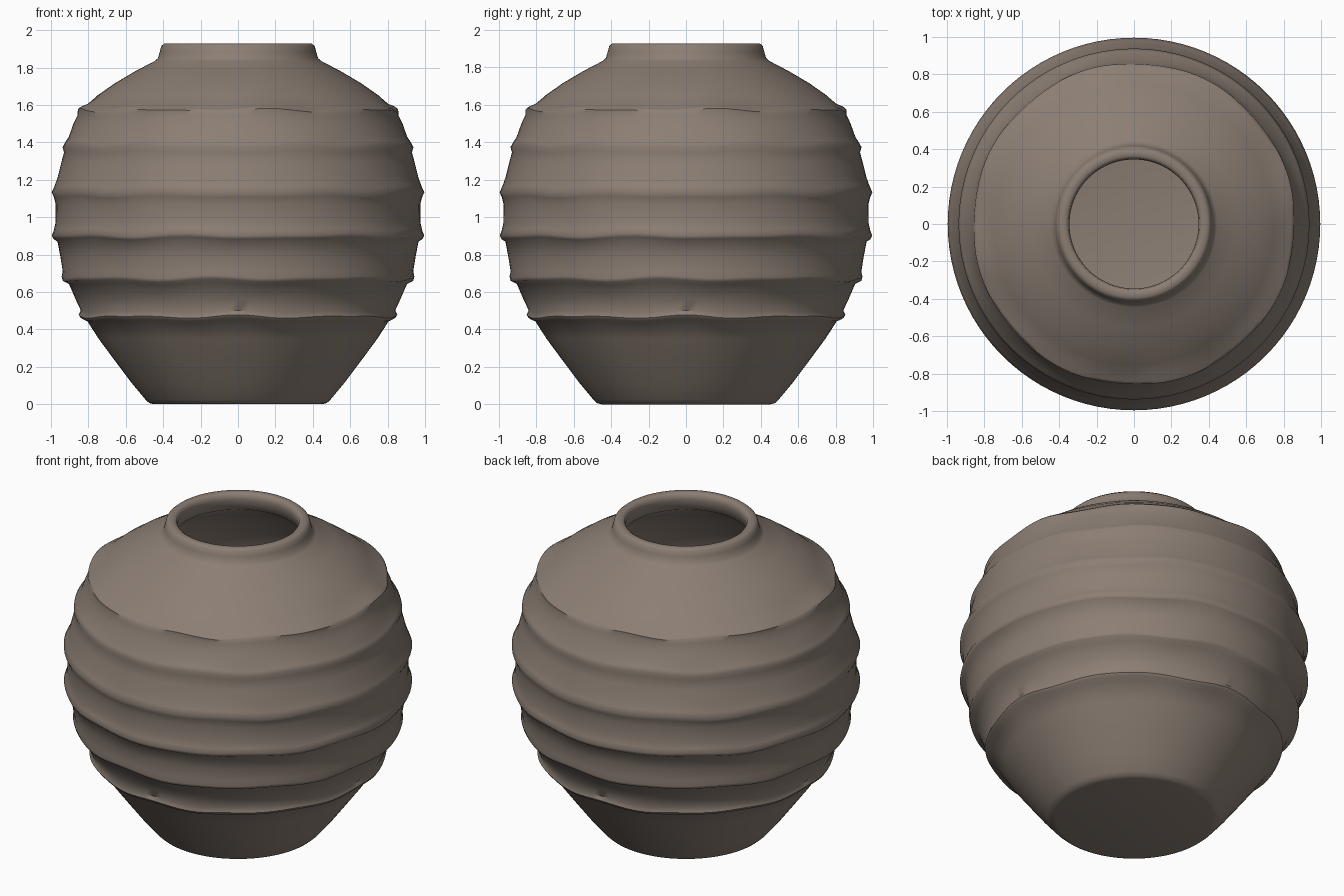
import bpy, bmesh, math

cube = bpy.data.objects.get("Cube")
if cube:
    bpy.data.objects.remove(cube, do_unlink=True)

clay = bpy.data.materials.new("warm_grey_clay")
clay.use_nodes = True
color = (0.26, 0.21, 0.175, 1)
clay.diffuse_color = color
clay.node_tree.nodes["Principled BSDF"].inputs["Base Color"].default_value = color

# Outer profile from foot to lip: radius, height
outer = [(0.45, 0), (0.475, 0.006), (0.495, 0.025), (0.57, 0.115), (0.66, 0.235),
         (0.745, 0.35), (0.805, 0.44), (0.838, 0.453), (0.848, 0.468), (0.838, 0.495),
         (0.868, 0.56), (0.905, 0.645), (0.938, 0.662), (0.943, 0.68), (0.937, 0.71),
         (0.95, 0.79), (0.965, 0.872), (0.986, 0.887), (0.995, 0.907), (0.984, 0.935),
         (0.976, 0.97), (0.975, 1.07), (0.984, 1.108), (0.996, 1.135), (0.982, 1.165),
         (0.965, 1.21), (0.945, 1.29), (0.93, 1.35), (0.938, 1.378), (0.925, 1.402),
         (0.905, 1.43), (0.88, 1.50), (0.86, 1.545), (0.86, 1.572), (0.845, 1.584),
         (0.81, 1.60), (0.75, 1.652), (0.66, 1.715), (0.55, 1.78), (0.445, 1.835),
         (0.428, 1.85), (0.418, 1.885), (0.41, 1.915), (0.395, 1.928)]
# Lip and inner wall down to the floor
inner = [(0.365, 1.928), (0.35, 1.918), (0.345, 1.89), (0.36, 1.82), (0.56, 1.70),
         (0.75, 1.57), (0.86, 1.36), (0.91, 1.12), (0.9, 0.9), (0.86, 0.68),
         (0.77, 0.46), (0.6, 0.22), (0.46, 0.06), (0.42, 0.05)]
ridges = [0.465, 0.675, 0.907, 1.135, 1.378, 1.575]
SIDES = 96


def wobble(r, z, a):
    """Uneven hand-thrown ridges, fading away from each ridge."""
    for i, h in enumerate(ridges):
        fade = math.exp(-((z - h) / 0.045) ** 2)
        wave = math.cos(8 * a + i) + 0.7 * math.cos(12 * a + 2 * i)
        z += 0.006 * fade * wave
        if r < 0.9:
            r += 0.004 * fade * math.cos(8 * a + 2 * i)
    return r, z


# Lathe the profile into rings
bm = bmesh.new()
rings = []
for k, (r, z) in enumerate(outer + inner):
    ring = []
    for s in range(SIDES):
        a = math.tau * s / SIDES
        rr, zz = wobble(r, z, a) if k < len(outer) else (r, z)
        ring.append(bm.verts.new((rr * math.cos(a), rr * math.sin(a), zz)))
    rings.append(ring)
for low, high in zip(rings, rings[1:]):
    for s in range(SIDES):
        t = (s + 1) % SIDES
        bm.faces.new((low[s], low[t], high[t], high[s]))

# Underside and inside floor
bm.faces.new(rings[0][::-1])
bm.faces.new(rings[-1])

mesh = bpy.data.meshes.new("vase")
bm.to_mesh(mesh)
bm.free()
mesh.materials.append(clay)
vase = bpy.data.objects.new("vase", mesh)
bpy.context.collection.objects.link(vase)
bpy.context.view_layer.objects.active = vase
vase.select_set(True)
bpy.ops.object.shade_smooth_by_angle(angle=math.radians(50))
